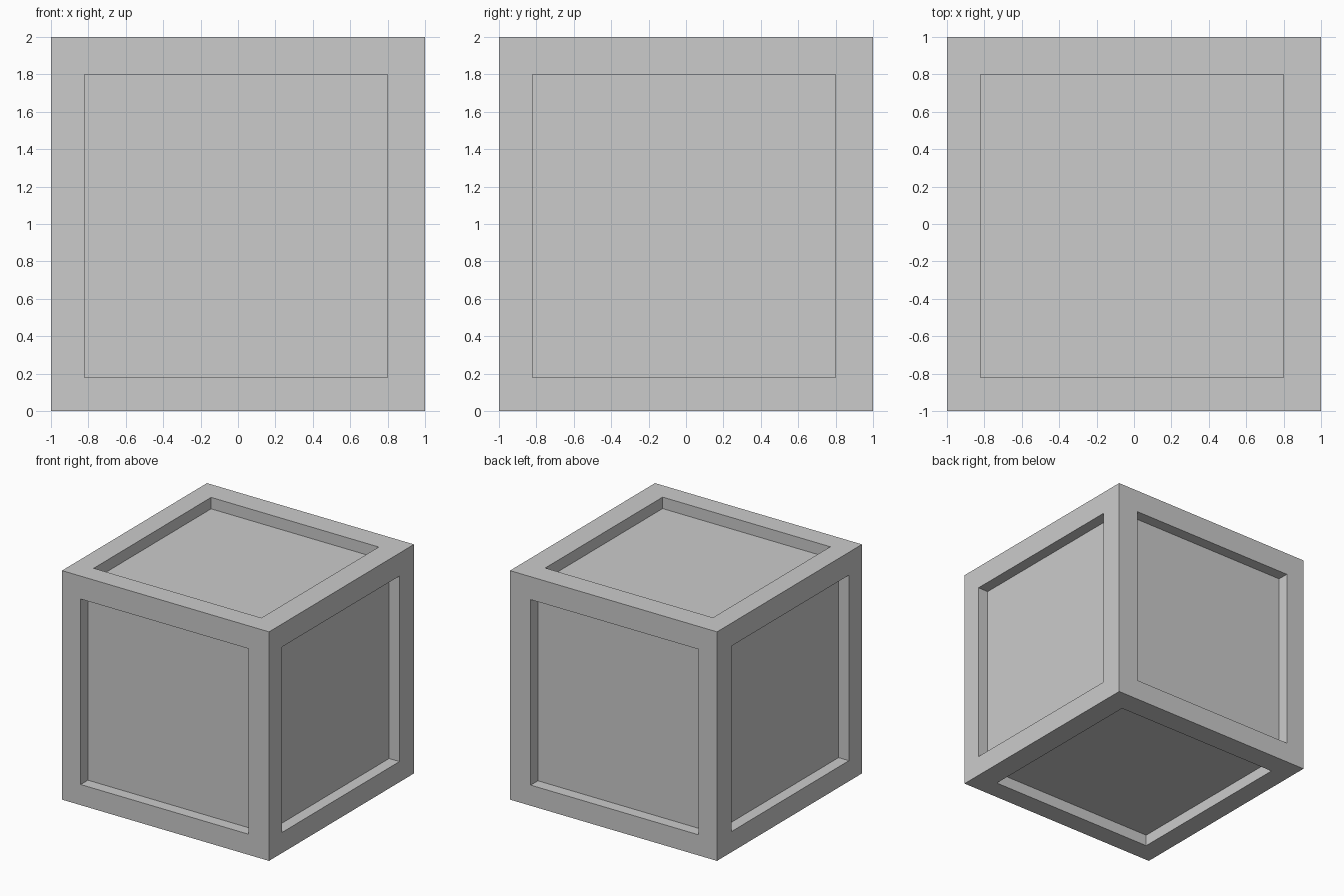
import bpy, bmesh
from mathutils import Vector

if "Cube" in bpy.data.objects:
    bpy.data.objects.remove(bpy.data.objects["Cube"])

BORDER = 0.19   # average rim width (0.18 on the low side, 0.20 on the high side)
SHIFT = -0.01   # panels sit slightly off centre
DEPTH = 0.10    # recess depth

bm = bmesh.new()
bmesh.ops.create_cube(bm, size=2.0)
bmesh.ops.translate(bm, verts=bm.verts, vec=(0, 0, 1))

# Rim on each of the six sides
panels = list(bm.faces)
bmesh.ops.inset_individual(bm, faces=panels, thickness=BORDER, use_even_offset=True)

# Slide each panel in its own plane, then sink it
for face in panels:
    n = face.normal.copy()
    offset = Vector([0.0 if abs(c) > 0.5 else SHIFT for c in n])
    bmesh.ops.translate(bm, verts=face.verts, vec=offset)
    sunk = bmesh.ops.extrude_discrete_faces(bm, faces=[face])["faces"][0]
    bmesh.ops.translate(bm, verts=sunk.verts, vec=-n * DEPTH)

bmesh.ops.recalc_face_normals(bm, faces=bm.faces)
mesh = bpy.data.meshes.new("panelled_crate")
bm.to_mesh(mesh)
bm.free()
crate = bpy.data.objects.new("panelled_crate", mesh)
bpy.context.collection.objects.link(crate)
